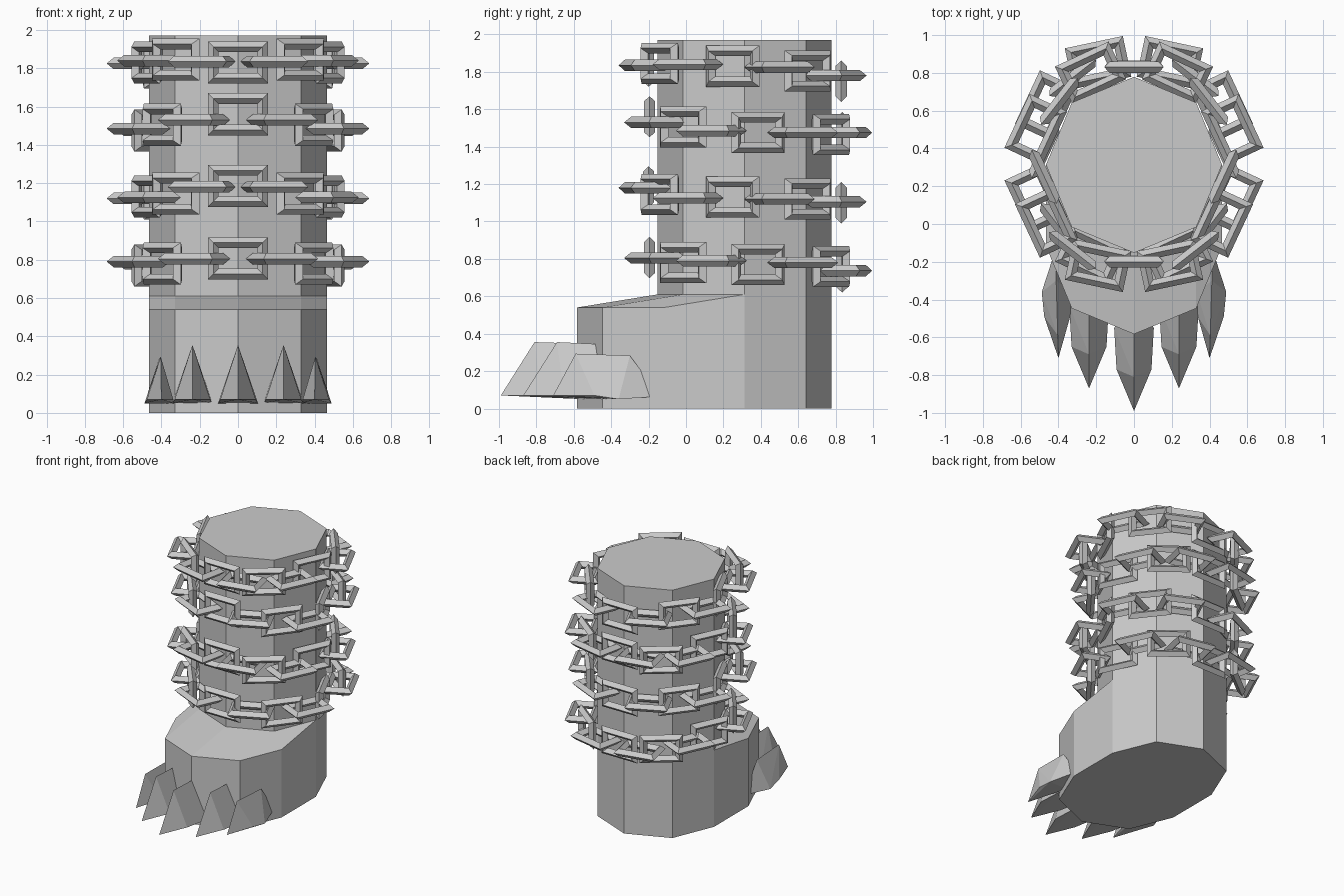
import bpy, bmesh
from math import radians
from mathutils import Matrix, Vector

if "Cube" in bpy.data.objects:
    bpy.data.objects.remove(bpy.data.objects["Cube"])

CY = 0.313     # column centre in y
R = 0.466      # column radius


def finish(name, bm):
    bmesh.ops.recalc_face_normals(bm, faces=bm.faces[:])
    mesh = bpy.data.meshes.new(name)
    bm.to_mesh(mesh)
    bm.free()
    obj = bpy.data.objects.new(name, mesh)
    bpy.context.collection.objects.link(obj)
    return obj


# Leg: octagonal column, front of the lower section extruded into a foot
def make_leg():
    bm = bmesh.new()
    bmesh.ops.create_cone(bm, cap_ends=True, segments=8, radius1=R, radius2=R,
                          depth=1.97, matrix=Matrix.Translation((0, CY, 0.985)))
    bmesh.ops.bisect_plane(bm, geom=bm.verts[:] + bm.edges[:] + bm.faces[:],
                           plane_co=(0, 0, 0.61), plane_no=(0, 0, 1))
    bm.normal_update()
    front = [f for f in bm.faces if f.normal.y < -0.1
             and f.calc_center_median().z < 0.6]
    geom = bmesh.ops.extrude_face_region(bm, geom=front)["geom"]
    for v in geom:
        if isinstance(v, bmesh.types.BMVert):
            v.co.y -= 0.43
            if v.co.z > 0.3:
                v.co.z -= 0.07
    left = [f for f in front if f.is_valid]
    if left:
        bmesh.ops.delete(bm, geom=left, context="FACES_ONLY")
    finish("leg_and_foot", bm)


# Claw: ridged wedge with a pointed tip and a pointed base
def make_claw(name, x, tip, ridge, back, half, top, lean=0.0):
    mid = tip + 0.44 if half > 0.09 else tip + 0.35
    fwd = tip + 0.22
    pts = [(0, tip, 0.07), (0, back, 0.065),
           (-half * 0.88, fwd, 0.07), (half * 0.88, fwd, 0.07),
           (-half, mid, 0.05), (half, mid, 0.05),
           (0, ridge[0], top), (0, ridge[1], top - 0.01)]
    bm = bmesh.new()
    for px, py, pz in pts:
        bm.verts.new((x + px + lean * (py - tip), py, pz))
    bmesh.ops.convex_hull(bm, input=bm.verts[:])
    finish(name, bm)


# Chain link: rectangular loop with a diamond-shaped bar
def add_link(bm, pos, angle, flat):
    m = Matrix.Translation(pos) @ Matrix.Rotation(radians(angle), 4, "Z")
    if not flat:
        m = m @ Matrix.Rotation(radians(90), 4, "X")
    section = [(0, 0), (0.028, 0.03), (0.056, 0), (0.028, -0.03)]
    rings = []
    for sx, sy in [(1, 1), (-1, 1), (-1, -1), (1, -1)]:
        rings.append([bm.verts.new(m @ Vector((sx * (0.157 - i), sy * (0.11 - i), h)))
                      for i, h in section])
    for a in range(4):
        b = (a + 1) % 4
        for i in range(4):
            j = (i + 1) % 4
            bm.faces.new((rings[a][i], rings[b][i], rings[b][j], rings[a][j]))


# Half loop of links from front to back: x, y, heading; upright and flat alternate
HALF_LOOP = [(0, -0.2, 0), (0.19, -0.22, 12), (0.325, -0.14, 38),
             (0.465, 0.01, 65), (0.475, 0.25, 65), (0.52, 0.50, 115),
             (0.395, 0.65, 128), (0.23, 0.80, 155), (0, 0.83, 180)]


def make_chain(name, heights, turned):
    path = HALF_LOOP
    if turned:
        path = [(x, 0.635 - y, 180 - a) for x, y, a in reversed(path)]
    bm = bmesh.new()
    for k, ((x, y, a), z) in enumerate(zip(path, heights)):
        for s in ((1, -1) if x else (1,)):
            add_link(bm, (s * x, y, z), s * a, k % 2 == 1)
    finish(name, bm)


make_leg()

make_claw("claw_middle", 0, -0.99, (-0.81, -0.5), -0.40, 0.105, 0.355)
for side, s in (("right", 1), ("left", -1)):
    make_claw("claw_inner_" + side, s * 0.238, -0.87, (-0.69, -0.48), -0.28, 0.105, 0.355)
    make_claw("claw_outer_" + side, s * 0.40, -0.71, (-0.59, -0.30), -0.14, 0.078, 0.293,
              s * 0.03)

make_chain("chain_top", [1.83, 1.835, 1.845, 1.84, 1.83, 1.825, 1.805, 1.78, 1.75], False)
make_chain("chain_upper", [1.56, 1.53, 1.505, 1.485, 1.475, 1.475, 1.465, 1.475, 1.475], True)
make_chain("chain_lower", [1.185, 1.18, 1.145, 1.125, 1.13, 1.12, 1.12, 1.105, 1.10], False)
make_chain("chain_bottom", [0.807, 0.805, 0.78, 0.79, 0.77, 0.78, 0.76, 0.737, 0.73], True)
